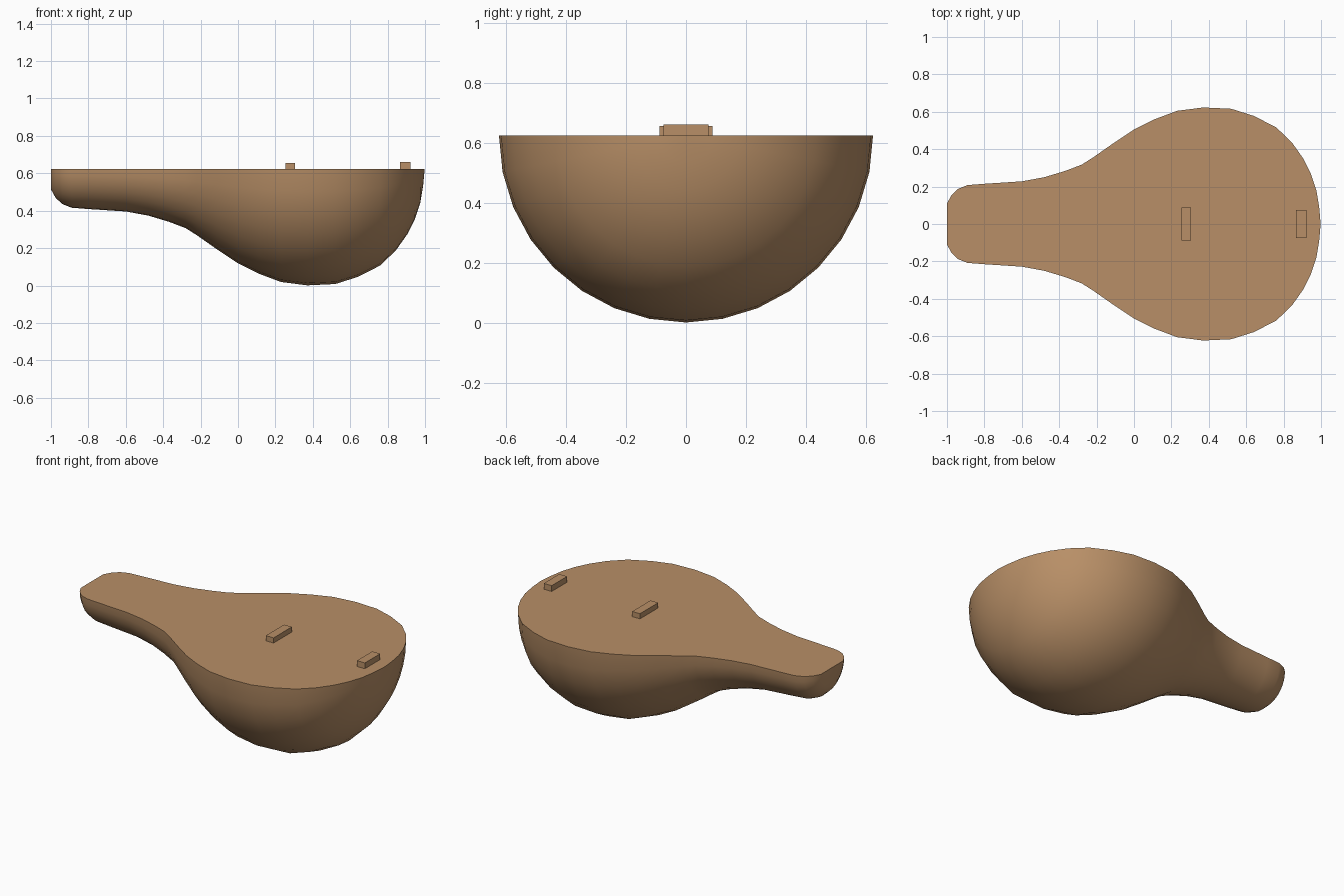
import bpy, bmesh, math

if "Cube" in bpy.data.objects:
    bpy.data.objects.remove(bpy.data.objects["Cube"])

TOP = 0.624      # height of the flat soundboard
HALF_SEGS = 16   # strips around the half-round back

wood = bpy.data.materials.new("warm_wood")
wood.diffuse_color = (0.48, 0.275, 0.135, 1)
wood.use_nodes = True
wood.node_tree.nodes["Principled BSDF"].inputs["Base Color"].default_value = wood.diffuse_color


def finish(name, bm):
    bmesh.ops.recalc_face_normals(bm, faces=bm.faces[:])
    mesh = bpy.data.meshes.new(name)
    bm.to_mesh(mesh)
    bm.free()
    mesh.materials.append(wood)
    obj = bpy.data.objects.new(name, mesh)
    bpy.context.collection.objects.link(obj)
    return obj


# Instrument body: a pear profile (x, radius) swept half a turn about its long axis
profile = [(-1, 0.11), (-0.975, 0.155), (-0.94, 0.188), (-0.89, 0.208),
           (-0.8, 0.215), (-0.6, 0.228), (-0.48, 0.25), (-0.37, 0.283),
           (-0.28, 0.317), (-0.22, 0.355), (-0.11, 0.432), (0, 0.505),
           (0.11, 0.56), (0.23, 0.605), (0.37, 0.623), (0.52, 0.616),
           (0.64, 0.578), (0.76, 0.517), (0.845, 0.435), (0.905, 0.35),
           (0.945, 0.27), (0.975, 0.18), (0.99, 0.09)]
bm = bmesh.new()
rings = []
for x, r in profile:
    ring = []
    for i in range(HALF_SEGS + 1):
        a = math.pi * i / HALF_SEGS
        ring.append(bm.verts.new((x, r * math.cos(a), TOP - r * math.sin(a))))
    rings.append(ring)
tip = bm.verts.new((0.998, 0, TOP))
for r0, r1 in zip(rings, rings[1:]):
    for i in range(HALF_SEGS):
        bm.faces.new((r0[i], r0[i + 1], r1[i + 1], r1[i])).smooth = True
for i in range(HALF_SEGS):
    bm.faces.new((rings[-1][i], rings[-1][i + 1], tip)).smooth = True

# Flat neck end and flat soundboard
bm.faces.new(rings[0])
bm.faces.new([r[0] for r in rings] + [tip] + [r[-1] for r in reversed(rings)])
body = finish("instrument_body", bm)
bpy.context.view_layer.objects.active = body
body.select_set(True)
bpy.ops.object.shade_smooth_by_angle(angle=math.radians(40))


# Small blocks on the soundboard
def block(name, x0, x1, half_width, top):
    bm = bmesh.new()
    bmesh.ops.create_cube(bm, size=1)
    for v in bm.verts:
        v.co = (x0 if v.co.x < 0 else x1,
                math.copysign(half_width, v.co.y),
                TOP if v.co.z < 0 else top)
    finish(name, bm)


block("string_bridge", 0.253, 0.306, 0.089, 0.656)
block("tail_piece", 0.867, 0.921, 0.075, 0.66)
